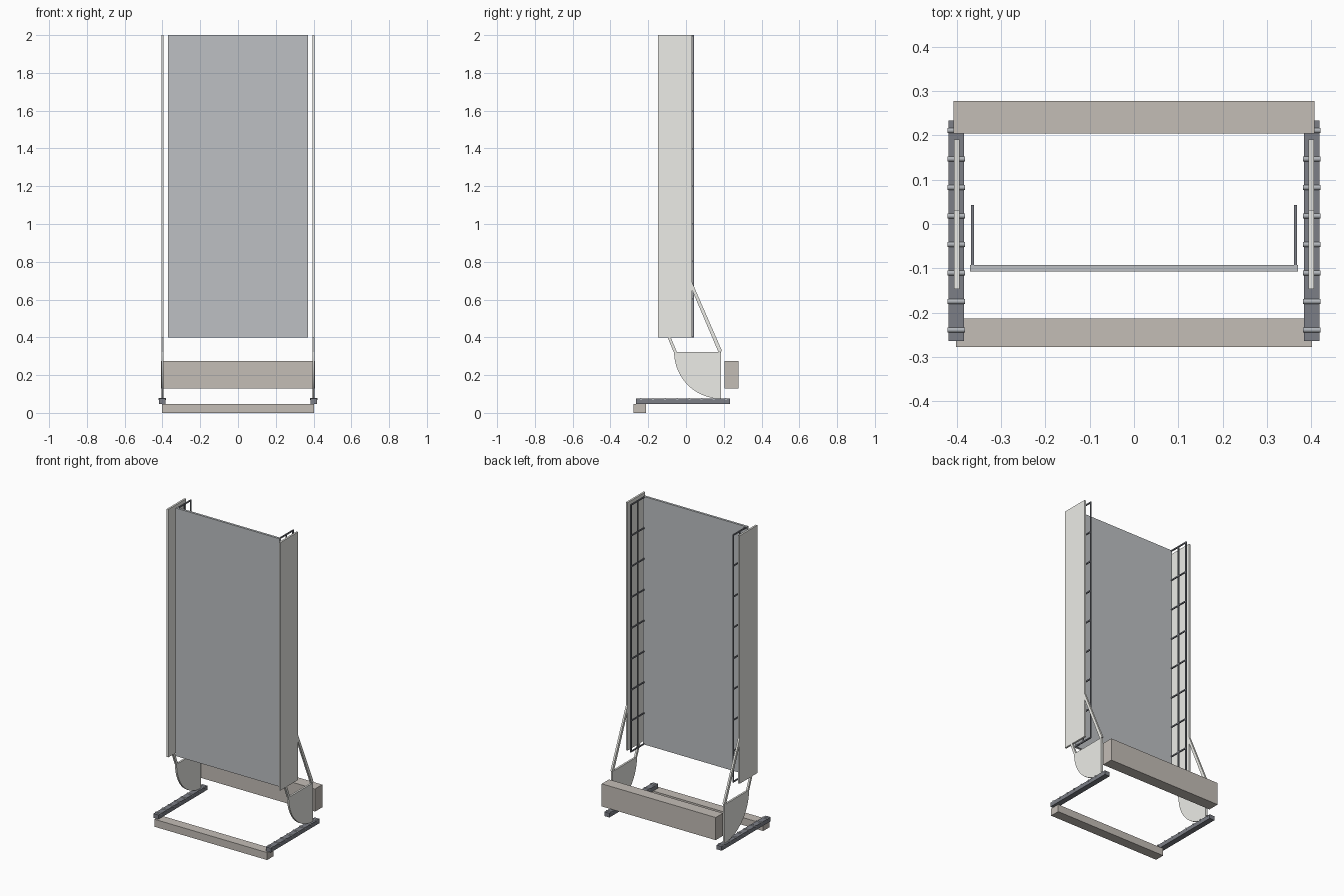
import bpy, bmesh, math
from mathutils import Vector

if "Cube" in bpy.data.objects:
    bpy.data.objects.remove(bpy.data.objects["Cube"])


def material(name, rgb):
    m = bpy.data.materials.new(name)
    m.diffuse_color = (*rgb, 1)
    m.use_nodes = True
    m.node_tree.nodes["Principled BSDF"].inputs["Base Color"].default_value = m.diffuse_color
    return m


STEEL = material("light_steel", (0.84, 0.84, 0.80))
DECK = material("deck_grey", (0.51, 0.53, 0.55))
DARK = material("dark_steel", (0.20, 0.21, 0.24))
LUG = material("worn_steel", (0.44, 0.46, 0.49))
STONE = material("concrete", (0.55, 0.51, 0.47))


def finish(name, bm, mat):
    bmesh.ops.recalc_face_normals(bm, faces=bm.faces)
    me = bpy.data.meshes.new(name)
    bm.to_mesh(me)
    bm.free()
    me.materials.append(mat)
    ob = bpy.data.objects.new(name, me)
    bpy.context.collection.objects.link(ob)
    return ob


def add_box(bm, x, y, z):
    vs = bmesh.ops.create_cube(bm, size=1)["verts"]
    for v in vs:
        v.co = Vector([(r[0] + r[1]) / 2 + c * (r[1] - r[0]) for r, c in zip((x, y, z), v.co)])


def box(name, x, y, z, mat):
    bm = bmesh.new()
    add_box(bm, x, y, z)
    return finish(name, bm, mat)


def add_plate(bm, pts, x0, x1):
    # extrude a y-z outline along x
    face = bm.faces.new([bm.verts.new((x0, y, z)) for y, z in pts])
    new = bmesh.ops.extrude_face_region(bm, geom=[face])["geom"]
    bmesh.ops.translate(bm, vec=(x1 - x0, 0, 0),
                        verts=[v for v in new if isinstance(v, bmesh.types.BMVert)])


def smooth(ob, angle):
    bpy.ops.object.select_all(action="DESELECT")
    bpy.context.view_layer.objects.active = ob
    ob.select_set(True)
    bpy.ops.object.shade_smooth_by_angle(angle=math.radians(angle))
    return ob


def mirror(ob):
    # mirror about the centre line x = 0
    ob.modifiers.new("mirror", "MIRROR")
    return ob


# Bridge leaf, counterweight and pier beam
box("deck", (-0.37, 0.37), (-0.107, -0.092), (0.4, 2), DECK)
box("counterweight", (-0.407, 0.407), (0.204, 0.278), (0.13, 0.276), STONE)
box("pier_beam", (-0.402, 0.402), (-0.277, -0.213), (0, 0.048), STONE)

# Side girders
X0, X1 = 0.394, 0.406
mirror(box("side_girder", (X0, X1), (-0.147, 0.032), (0.4, 2), STEEL))

# Quarter-round rolling segments
bm = bmesh.new()
cy, cz, r = 0.185, 0.323, 0.248
arc = [(cy - r * math.cos(a), cz - r * math.sin(a))
       for a in (i / 24 * math.pi / 2 for i in range(25))]
add_plate(bm, [(cy, cz)] + arc, X0, X1)
mirror(smooth(finish("rolling_segment", bm, STEEL), 30))

# Slanted struts joining segments to girders
bm = bmesh.new()
add_plate(bm, [(0.172, 0.321), (0.191, 0.327), (0.032, 0.692), (0.028, 0.66)], X0, X1)
add_plate(bm, [(-0.066, 0.323), (-0.049, 0.323), (-0.081, 0.402), (-0.098, 0.402)], X0, X1)
mirror(finish("strut", bm, STEEL))

# Track beams with cross lugs
mirror(box("track_beam", (0.383, 0.419), (-0.264, 0.234), (0.048, 0.075), DARK))
bm = bmesh.new()
for i in range(8):
    c = -0.239 + i * 0.0643
    add_plate(bm, [(c + 0.006 * math.cos(k * math.pi / 6), 0.073 + 0.006 * math.sin(k * math.pi / 6))
                   for k in range(12)], 0.381, 0.421)
mirror(smooth(finish("track_lugs", bm, LUG), 40))

# Railing posts and rails along the deck edges
bm = bmesh.new()
for i in range(9):
    z = 0.404 + i * 0.199
    add_box(bm, (0.361, 0.368), (-0.093, 0.039), (z - 0.004, z + 0.004))
for y in (-0.028, 0.039):
    add_box(bm, (0.361, 0.368), (y - 0.004, y + 0.004), (0.4, 2))
mirror(finish("railing", bm, DARK))
